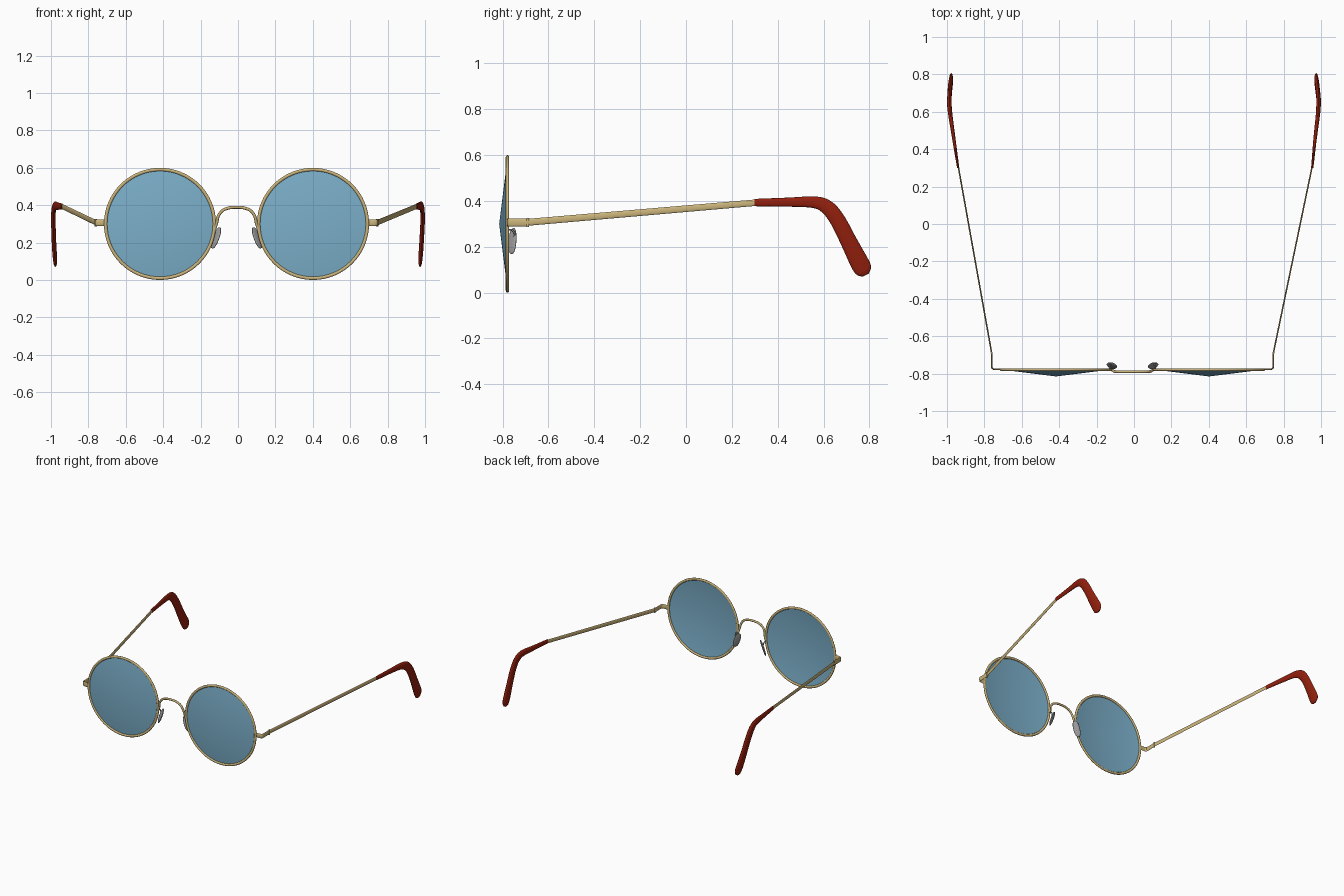
import bpy, bmesh, math
from mathutils import Vector, Matrix

if "Cube" in bpy.data.objects:
    bpy.data.objects.remove(bpy.data.objects["Cube"])

CX = -0.008            # symmetry plane of the front frame
FRAME_Y = -0.779
LENS_Z = 0.30


def material(name, rgb):
    m = bpy.data.materials.new(name)
    m.diffuse_color = (*rgb, 1)
    m.use_nodes = True
    m.node_tree.nodes["Principled BSDF"].inputs["Base Color"].default_value = m.diffuse_color
    return m


GOLD = material("pale gold", (0.60, 0.46, 0.20))
BLUE = material("blue glass", (0.20, 0.43, 0.59))
RED = material("dark red", (0.29, 0.014, 0.004))
GREY = material("pad grey", (0.32, 0.32, 0.32))


def finish(name, bm, mat, angle=50):
    bmesh.ops.recalc_face_normals(bm, faces=bm.faces[:])
    me = bpy.data.meshes.new(name)
    bm.to_mesh(me)
    bm.free()
    me.materials.append(mat)
    ob = bpy.data.objects.new(name, me)
    bpy.context.collection.objects.link(ob)
    bpy.ops.object.select_all(action='DESELECT')
    ob.select_set(True)
    bpy.context.view_layer.objects.active = ob
    bpy.ops.object.shade_smooth_by_angle(angle=math.radians(angle))
    return ob


def smooth_path(rows, steps):
    """Catmull-Rom interpolation of rows of numbers."""
    out = []
    for i in range(len(rows) - 1):
        p0, p1 = rows[max(i - 1, 0)], rows[i]
        p2, p3 = rows[i + 1], rows[min(i + 2, len(rows) - 1)]
        for k in range(steps):
            t = k / steps
            out.append([0.5 * (2 * b + (c - a) * t + (2 * a - 5 * b + 4 * c - d) * t * t
                               + (3 * b - a - 3 * c + d) * t ** 3)
                        for a, b, c, d in zip(p0, p1, p2, p3)])
    return out + [list(rows[-1])]


def sweep(name, rows, axis, mat, steps=4, sides=12, closed=False):
    """Oval tube; each row is x, y, z, radius along axis, radius across it."""
    rows = rows if closed or steps == 1 else smooth_path(rows, steps)
    bm = bmesh.new()
    rings, n = [], len(rows)
    for i, (x, y, z, ra, rb) in enumerate(rows):
        nxt = rows[(i + 1) % n] if closed else rows[min(i + 1, n - 1)]
        prv = rows[i - 1] if closed else rows[max(i - 1, 0)]
        t = (Vector(nxt[:3]) - Vector(prv[:3])).normalized()
        a = Vector(axis)
        a = (a - t * a.dot(t)).normalized()
        b = t.cross(a)
        rings.append([bm.verts.new(Vector((x, y, z))
                      + a * ra * math.cos(2 * math.pi * k / sides)
                      + b * rb * math.sin(2 * math.pi * k / sides)) for k in range(sides)])
    for i in range(n if closed else n - 1):
        r, q = rings[i], rings[(i + 1) % n]
        for k in range(sides):
            j = (k + 1) % sides
            bm.faces.new((r[k], r[j], q[j], q[k]))
    if not closed:
        bm.faces.new(rings[0])
        bm.faces.new(rings[-1])
    return finish(name, bm, mat)


# Ear tip: y, z, half thickness, half height
TIP = [(0.30, 0.393, 0.006, 0.016), (0.454, 0.395, 0.009, 0.020),
       (0.563, 0.394, 0.011, 0.026), (0.62, 0.369, 0.012, 0.032),
       (0.664, 0.312, 0.012, 0.034), (0.707, 0.229, 0.012, 0.036),
       (0.747, 0.150, 0.012, 0.040), (0.768, 0.110, 0.011, 0.040),
       (0.778, 0.090, 0.009, 0.032), (0.785, 0.077, 0.004, 0.014)]
# The two temples are opened by slightly different amounts
TIP_X = {-1: (0.940, 0.963, 0.979, 0.986, 0.987, 0.985, 0.981, 0.978, 0.977, 0.976),
         1: (0.953, 0.968, 0.981, 0.986, 0.987, 0.983, 0.978, 0.975, 0.974, 0.973)}

for s, side in ((-1, "left"), (1, "right")):
    lx = CX + s * 0.409

    # Round wire rim
    ring = []
    for i in range(64):
        a = 2 * math.pi * i / 64
        ring.append((lx + 0.291 * math.cos(a), FRAME_Y, LENS_Z + 0.291 * math.sin(a), 0.0075, 0.009))
    sweep(side + "_rim", ring, (0, 1, 0), GOLD, sides=10, closed=True)

    # Shallow pointed lens
    bm = bmesh.new()
    bmesh.ops.create_cone(bm, segments=64, radius1=0.288, radius2=0, depth=0.036,
                          matrix=Matrix.Translation((lx, FRAME_Y - 0.018, LENS_Z))
                          @ Matrix.Rotation(math.pi / 2, 4, 'X'))
    bmesh.ops.remove_doubles(bm, verts=bm.verts[:], dist=1e-5)
    lens = finish(side + "_lens", bm, BLUE)
    if lens.data.polygons[0].normal.y > 0:
        lens.data.flip_normals()

    # End piece: flat strip bending back from the rim
    strip = [(0.700, -0.777), (0.735, -0.777), (0.749, -0.772), (0.753, -0.758), (0.753, -0.692)]
    sweep(side + "_end_piece", [(CX + s * x, y, 0.306, 0.017, 0.004) for x, y in strip],
          (0, 0, 1), GOLD)

    # Hinge barrel
    bm = bmesh.new()
    bmesh.ops.create_cone(bm, cap_ends=True, segments=12, radius1=0.006, radius2=0.006, depth=0.038,
                          matrix=Matrix.Translation((CX + s * 0.753, -0.69, 0.306)))
    finish(side + "_hinge", bm, GOLD)

    # Straight temple arm
    sweep(side + "_temple_arm",
          [(CX + s * 0.753, -0.69, 0.307, 0.004, 0.015),
           (s * TIP_X[s][0], 0.31, 0.393, 0.004, 0.014)], (1, 0, 0), GOLD, steps=1)

    # Curved ear tip
    sweep(side + "_ear_tip",
          [(s * x, y, z, w, h) for x, (y, z, w, h) in zip(TIP_X[s], TIP)],
          (1, 0, 0), RED, sides=16)

    # Nose pad: flattened oval leaning outwards at the bottom
    long_axis = Vector((-s * 0.040, 0.005, 0.108)).normalized()
    normal = Vector((-s * 0.7, 0.7, 0))
    normal = (normal - long_axis * normal.dot(long_axis)).normalized()
    across = long_axis.cross(normal)
    centre = Vector((CX + s * 0.110, -0.757, 0.225))
    frame = Matrix((across, normal, long_axis)).transposed().to_4x4()
    bm = bmesh.new()
    bmesh.ops.create_uvsphere(bm, u_segments=20, v_segments=12, radius=1)
    for v in bm.verts:      # squarer oval with flatter faces
        x, y, z = v.co
        v.co = Vector((math.copysign(abs(x) ** 0.8, x) * 0.023,
                       math.copysign(abs(y) ** 0.7, y) * 0.007, z * 0.060))
    bm.transform(Matrix.Translation(centre) @ frame)
    finish(side + "_nose_pad", bm, GREY)

    # Pad arm: short wire from rim to pad
    sweep(side + "_pad_arm",
          [(CX + s * 0.120, -0.777, 0.275, 0.004, 0.004), (CX + s * 0.121, -0.757, 0.272, 0.004, 0.004),
           (CX + s * 0.117, -0.748, 0.255, 0.004, 0.004), (CX + s * 0.110, -0.757, 0.235, 0.004, 0.004)],
          (1, 0, 0), GREY, sides=8)

# Arched bridge wire
half = [(0.116, -0.779, 0.275), (0.106, -0.782, 0.305), (0.097, -0.788, 0.342),
        (0.074, -0.790, 0.372), (0.038, -0.790, 0.386)]
arch = [(-x, y, z) for x, y, z in half] + [(0, -0.790, 0.389)] + half[::-1]
sweep("bridge", [(CX + x, y, z, 0.007, 0.008) for x, y, z in arch], (0, 1, 0), GOLD)
